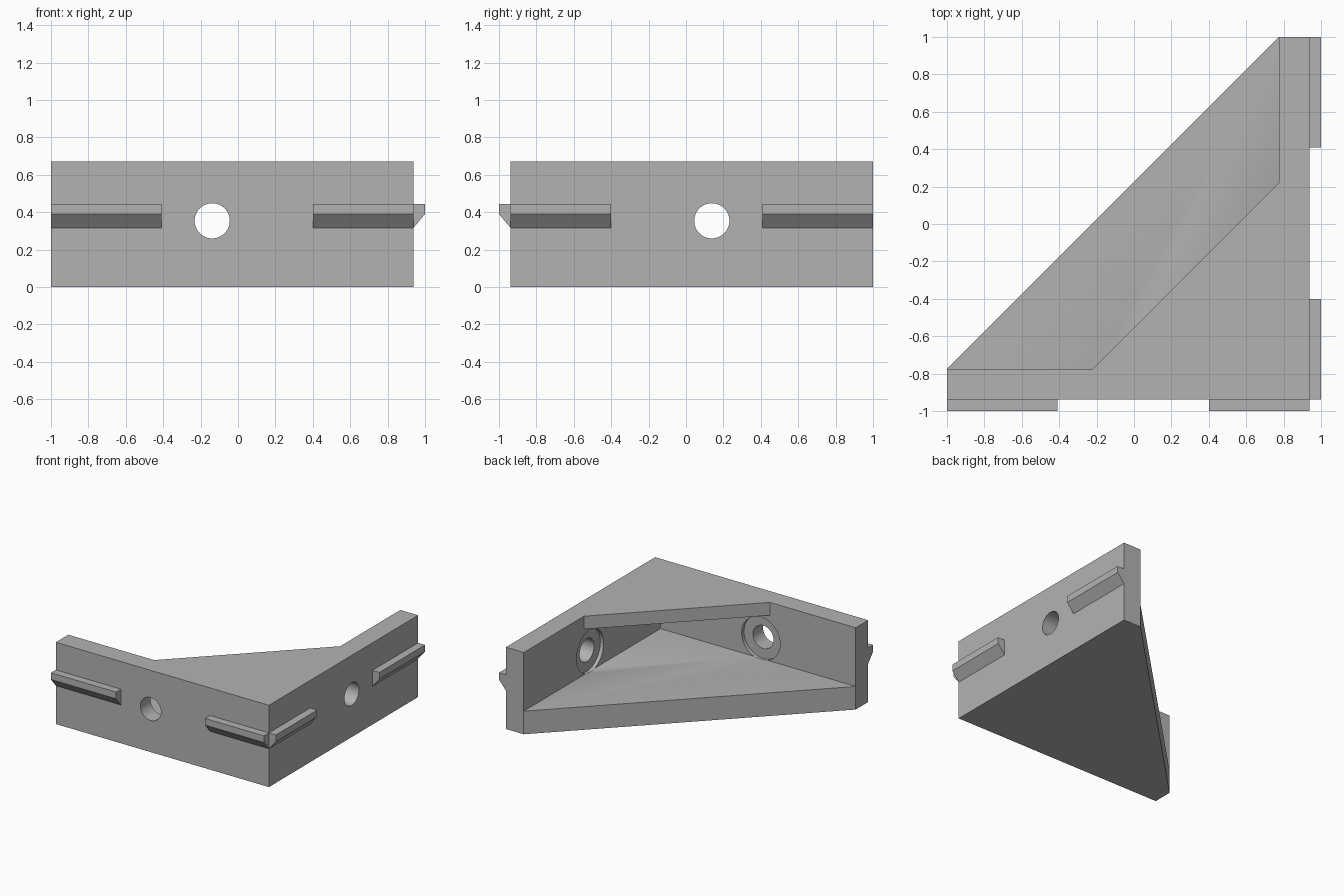
import bpy, bmesh
from math import pi
from mathutils import Matrix

cube = bpy.data.objects.get("Cube")
if cube:
    bpy.data.objects.remove(cube)

grey = bpy.data.materials.new("plain grey")
grey.use_nodes = True
grey.diffuse_color = (0.45, 0.45, 0.45, 1)
grey.node_tree.nodes["Principled BSDF"].inputs["Base Color"].default_value = grey.diffuse_color

OUT, INN = 0.937, 0.775      # outer and inner wall faces
HEIGHT, FLOOR, LID = 0.672, 0.19, 0.565
HOLE_Z, HOLE_POS = 0.354, 0.138


def finish(name, bm):
    bmesh.ops.recalc_face_normals(bm, faces=bm.faces)
    mesh = bpy.data.meshes.new(name)
    bm.to_mesh(mesh)
    bm.free()
    mesh.materials.append(grey)
    obj = bpy.data.objects.new(name, mesh)
    bpy.context.collection.objects.link(obj)
    return obj


def extrude(name, points, vector):
    bm = bmesh.new()
    face = bm.faces.new([bm.verts.new(p) for p in points])
    new = bmesh.ops.extrude_face_region(bm, geom=[face])["geom"]
    bmesh.ops.translate(bm, vec=vector, verts=[v for v in new if isinstance(v, bmesh.types.BMVert)])
    return finish(name, bm)


def prism(name, outline, z0, z1):
    return extrude(name, [(x, y, z0) for x, y in outline], (0, 0, z1 - z0))


def cylinder(name, side, radius, start, end):
    """Cylinder through the front or right wall, between two distances."""
    bm = bmesh.new()
    bmesh.ops.create_cone(bm, cap_ends=True, segments=48, radius1=radius,
                          radius2=radius, depth=end - start)
    mid = (start + end) / 2
    if side == "front":
        turn, place = Matrix.Rotation(pi / 2, 4, "X"), (-HOLE_POS, -mid, HOLE_Z)
    else:
        turn, place = Matrix.Rotation(pi / 2, 4, "Y"), (mid, HOLE_POS, HOLE_Z)
    bmesh.ops.transform(bm, matrix=Matrix.Translation(place) @ turn, verts=bm.verts)
    return finish(name, bm)


def cut(body, cutter):
    cutter.hide_render = True
    mod = body.modifiers.new("cut", "BOOLEAN")
    mod.operation, mod.solver, mod.object = "DIFFERENCE", "EXACT", cutter
    bpy.context.view_layer.objects.active = body
    bpy.ops.object.modifier_apply(modifier=mod.name)
    bpy.data.objects.remove(cutter)


# Corner body: solid wedge, hollowed from the slanted side
body = prism("corner_bracket", [(-1, -OUT), (OUT, -OUT), (OUT, 1), (INN, 1), (-1, -INN)], 0, HEIGHT)
cut(body, prism("cavity", [(INN, -INN), (INN, 1.2), (-1.2, -INN)], FLOOR, LID))
# Opening above the cavity, leaving a small triangular lid in the corner
cut(body, prism("opening", [(-0.22, -INN), (INN, 0.22), (INN, 1.2), (-1.2, -INN)], 0.4, 1))

# Bolt holes with shallow counterbores on the inside
for side in ("front", "right"):
    cut(body, cylinder("bolt_hole", side, 0.094, 0.6, 1.1))
    cut(body, cylinder("counterbore", side, 0.175, INN - 0.005, INN + 0.03))

bpy.ops.object.select_all(action="DESELECT")
body.select_set(True)
bpy.context.view_layer.objects.active = body
bpy.ops.object.shade_smooth_by_angle()

# Locating rails: flat on top, chamfered beneath
profile = [(OUT, 0.315), (1, 0.39), (1, 0.445), (OUT, 0.445)]
for label, a, b in (("outer", -1, -0.408), ("corner", 0.4, OUT)):
    extrude("front_rail_" + label, [(a, -d, z) for d, z in profile], (b - a, 0, 0))
    extrude("right_rail_" + label, [(d, -a, z) for d, z in profile], (0, a - b, 0))
